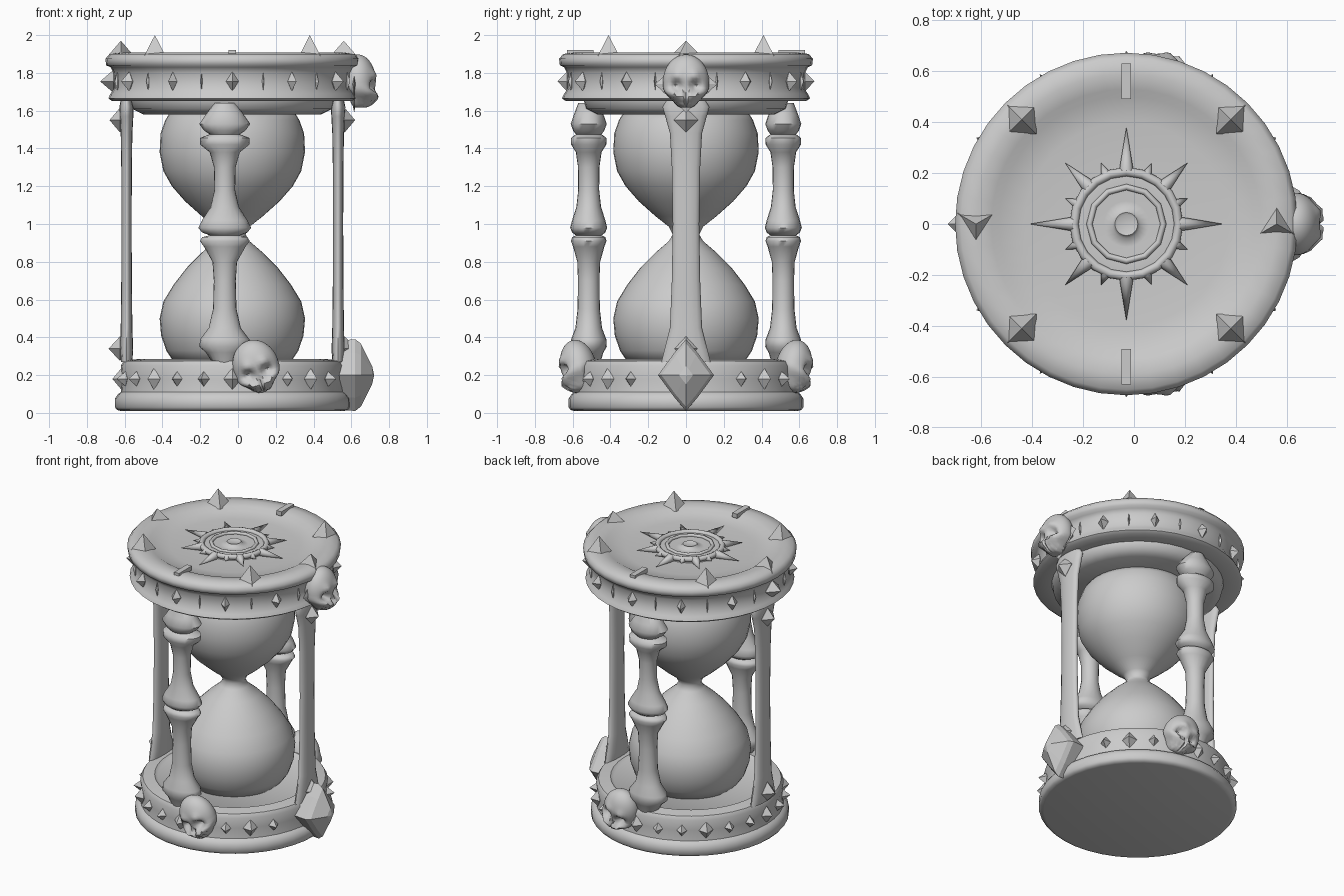
import bpy, bmesh, math
from math import cos, sin, pi, exp, radians
from mathutils import Matrix, Vector

cube = bpy.data.objects.get("Cube")
if cube:
    bpy.data.objects.remove(cube, do_unlink=True)

AXIS = Vector((-0.03, 0.0, 0.0))
grey = bpy.data.materials.new("stone_grey")
grey.use_nodes = True
grey.diffuse_color = (0.6, 0.6, 0.6, 1)
grey.node_tree.nodes["Principled BSDF"].inputs["Base Color"].default_value = (0.6, 0.6, 0.6, 1)


def finish(name, bm, matrix=Matrix(), smooth=None):
    """Turn a bmesh into a placed object, smoothed below the given angle."""
    bmesh.ops.recalc_face_normals(bm, faces=bm.faces[:])
    mesh = bpy.data.meshes.new(name)
    bm.transform(matrix)
    bm.to_mesh(mesh)
    bm.free()
    mesh.materials.append(grey)
    obj = bpy.data.objects.new(name, mesh)
    bpy.context.collection.objects.link(obj)
    if smooth:
        bpy.ops.object.select_all(action='DESELECT')
        obj.select_set(True)
        bpy.context.view_layer.objects.active = obj
        bpy.ops.object.shade_smooth_by_angle(angle=radians(smooth))
    return obj


def loft(name, rings, sides, loc, smooth=40):
    """Stack of elliptical rings (rx, ry, z), capped at both ends."""
    bm = bmesh.new()
    loops = [[bm.verts.new((rx * cos(2 * pi * i / sides), ry * sin(2 * pi * i / sides), z))
              for i in range(sides)] for rx, ry, z in rings]
    for a, b in zip(loops, loops[1:]):
        for i in range(sides):
            j = (i + 1) % sides
            bm.faces.new((a[i], a[j], b[j], b[i]))
    bm.faces.new(loops[0][::-1])
    bm.faces.new(loops[-1])
    return finish(name, bm, Matrix.Translation(loc), smooth)


def lathe(name, profile, sides=40, smooth=40):
    return loft(name, [(r, r, z) for r, z in profile], sides, AXIS, smooth)


def outward(angle, radius, z):
    """Frame with local x tangent, local -y facing out from the axis."""
    return (Matrix.Translation(AXIS) @ Matrix.Rotation(angle, 4, 'Z')
            @ Matrix.Translation((radius, 0, z)) @ Matrix.Rotation(pi / 2, 4, 'Z'))


def gem(name, matrix, w, d, h):
    """Diamond with a four-sided point on both faces."""
    bm = bmesh.new()
    rim = [bm.verts.new(p) for p in ((w, 0, 0), (0, 0, h), (-w, 0, 0), (0, 0, -h))]
    for tip in (bm.verts.new((0, -d, 0)), bm.verts.new((0, d, 0))):
        for i in range(4):
            bm.faces.new((rim[i], rim[(i + 1) % 4], tip))
    return finish(name, bm, matrix)


def cone(name, matrix, sides, radius, height, smooth=None):
    bm = bmesh.new()
    bmesh.ops.create_cone(bm, cap_ends=True, segments=sides, radius1=radius, radius2=0,
                          depth=height, matrix=Matrix.Translation((0, 0, height / 2)))
    return finish(name, bm, matrix, smooth)


def ring(name, radius, tube, z, sides):
    bm = bmesh.new()
    grid = [[bm.verts.new(((radius + tube * cos(b)) * cos(a), (radius + tube * cos(b)) * sin(a),
                           tube * sin(b)))
             for b in (2 * pi * k / 8 for k in range(8))]
            for a in (2 * pi * i / sides for i in range(sides))]
    for i in range(sides):
        for k in range(8):
            n, m = (i + 1) % sides, (k + 1) % 8
            bm.faces.new((grid[i][k], grid[n][k], grid[n][m], grid[i][m]))
    return finish(name, bm, Matrix.Translation(AXIS + Vector((0, 0, z))), 50)


def skull(name, matrix):
    """Sphere pushed into a cranium, sockets, cheeks and jaw, facing local -y."""
    bm = bmesh.new()
    bmesh.ops.create_uvsphere(bm, u_segments=40, v_segments=28, radius=1)
    for v in bm.verts:
        x, y, z = v.co
        bump = lambda cx, cz, s: exp(-((abs(x) - cx) ** 2 + (z - cz) ** 2) / s ** 2) if y < 0.2 else 0
        jaw = min(max((-z - 0.25) / 0.3, 0), 1)
        face = y
        if y < 0:
            face = y * (1 + 0.45 * jaw)
            face += 0.5 * bump(0.4, -0.12, 0.2) + 0.35 * bump(0, -0.42, 0.12)
            face -= 0.18 * bump(0.4, 0.2, 0.2) + 0.2 * bump(0.55, -0.45, 0.15)
            face += 0.12 * jaw * (cos(x * 30) > 0.6)
        else:
            face = y * (1 - 0.4 * jaw)
        side = x * (1 - 0.22 * jaw + 0.2 * bump(0.75, -0.4, 0.2))
        v.co = (side * 0.122, face * 0.095, max(z, -0.93) * 0.145)
    return finish(name, bm, matrix, 50)


# Base and top plates
lathe("base_plate", [(.59, .01), (.61, .015), (.622, .03), (.622, .075), (.605, .1), (.59, .11),
                     (.583, .18), (.59, .25), (.575, .275), (.5, .285), (.48, .27)])
lathe("top_plate", [(.47, 1.58), (.53, 1.61), (.54, 1.65), (.635, 1.65), (.657, 1.665),
                    (.645, 1.69), (.625, 1.72), (.63, 1.8), (.645, 1.83), (.668, 1.84),
                    (.672, 1.875), (.65, 1.9), (.59, 1.908), (.53, 1.897), (.5, 1.88),
                    (.4, 1.868), (.2, 1.862), (.02, 1.862)], smooth=60)

# Glass bulbs
lathe("glass", [(.31, .27), (.35, .33), (.377, .41), (.385, .5), (.365, .59), (.31, .68),
                (.24, .77), (.16, .85), (.09, .91), (.07, .945), (.09, .985), (.16, 1.04),
                (.25, 1.12), (.32, 1.2), (.365, 1.28), (.385, 1.38), (.38, 1.48),
                (.355, 1.55), (.33, 1.59)], smooth=80)

# Jointed bone columns and their skulls, front and back
BONE = [(.05, .24), (.1, .32), (.135, .35), (.13, .39), (.085, .45), (.062, .55), (.058, .7),
        (.065, .8), (.11, .88), (.132, .91), (.12, .93), (.08, .94), (.12, .955), (.14, .98),
        (.12, 1.02), (.075, 1.09), (.055, 1.18), (.057, 1.3), (.08, 1.38), (.13, 1.42),
        (.132, 1.455), (.08, 1.475), (.11, 1.495), (.135, 1.53), (.1, 1.58), (.055, 1.64)]
for side, word in ((-1, "front"), (1, "back")):
    loft(word + "_bone", [(r, 0.5 * r + 0.028, z) for r, z in BONE], 20,
         (-0.07, 0.515 * side, 0), 60)
    turn = Matrix.Rotation(pi if side > 0 else 0, 4, 'Z')
    tilt = Matrix.Rotation(radians(18 * side), 4, 'Y')
    lean = Matrix.Rotation(radians(12), 4, 'X')
    skull(word + "_skull", Matrix.Translation((0.095, 0.57 * side, 0.245)) @ turn @ tilt @ lean)

# Flat bone posts, left and right, with a gem at each end
POST = [(.03, .13, .27), (.035, .115, .33), (.031, .085, .45), (.028, .075, .7), (.027, .07, 1.0),
        (.028, .075, 1.3), (.031, .085, 1.48), (.036, .11, 1.57), (.038, .125, 1.62), (.03, .1, 1.66)]
for side, word in ((-1, "right"), (1, "left")):
    loft(word + "_post", [(rx, ry, z) for rx, ry, z in POST], 16,
         (-0.03 + 0.56 * side, 0, 0), 60)
    out = 0 if side > 0 else pi
    gem(word + "_post_upper_gem", outward(out, 0.595, 1.55), .065, .055, .065)
    gem(word + "_post_lower_gem", outward(out, 0.595, 0.34), .06, .06, .065)

# Large skull on a diamond plate, and the medallion below it
gem("skull_plate", outward(0, 0.645, 1.74), .165, .03, .15)
skull("large_skull", outward(0, 0.665, 1.752))
bm = bmesh.new()
for x, s in ((-.10, .95), (0, 1), (.03, .88), (.09, .25), (.1, .02)):
    outline = [(0, .19), (.06, .12), (.148, 0), (.06, -.12), (0, -.19), (-.06, -.12), (-.148, 0), (-.06, .12)]
    loop = [bm.verts.new((x, y * s, z * s)) for y, z in outline]
    if x > -.1:
        for i in range(8):
            bm.faces.new((last[i], last[(i + 1) % 8], loop[(i + 1) % 8], loop[i]))
    else:
        bm.faces.new(loop)
    last = loop
bm.faces.new(last)
finish("medallion", bm, Matrix.Translation((0.62, 0, 0.2)))

# Gems around both bands
for i in range(24):
    a = 2 * pi * i / 24
    if i and i % 2 == 0:
        gem("top_band_gem", outward(a, 0.63, 1.755), .034 if i % 4 else .026, .05, .052)
    elif i:
        gem("top_band_sliver", outward(a, 0.63, 1.755), .006, .015, .05)
    if i not in (0, 1, 23):
        big = i % 3 == 0
        gem("base_gem", outward(a, 0.585, 0.18), .046 if big else .032, .05, .06 if big else .04)
gem("side_spike", outward(pi, 0.63, 1.755), .07, .07, .06)

# Spikes and bars on the top rim
for i in range(8):
    a = i * pi / 4
    if i % 4 == 2:
        bm = bmesh.new()
        bmesh.ops.create_cube(bm, size=1, matrix=Matrix.Diagonal((.038, .14, .03, 1)))
        finish("rim_bar", bm, outward(a, .56, 1.906))
    elif i % 4 == 0:
        cone("rim_spike", outward(a, .59, 1.885) @ Matrix.Rotation(-pi / 2, 4, 'Z'), 3, .085, .085)
    else:
        cone("rim_spike", outward(a, .58, 1.89), 4, .08, .11)

# Sun ornament in the dish
ring("sun_outer_ring", .205, .018, 1.885, 20)
ring("sun_inner_ring", .145, .012, 1.89, 12)
lathe("sun_disc", [(.21, 1.86), (.2, 1.885), (.15, 1.89), (.09, 1.878), (.055, 1.885),
                   (.045, 1.9), (.035, 1.895)], 24, 50)
for i in range(16):
    long_ray = i % 2 == 0
    length = (.17 if i % 4 == 0 else .13) if long_ray else .05
    flat = Matrix.Rotation(pi / 2, 4, 'X')
    cone("sun_ray", outward(i * pi / 8, .21, 1.88) @ flat, 8, .028 if long_ray else .02, length, 50)
